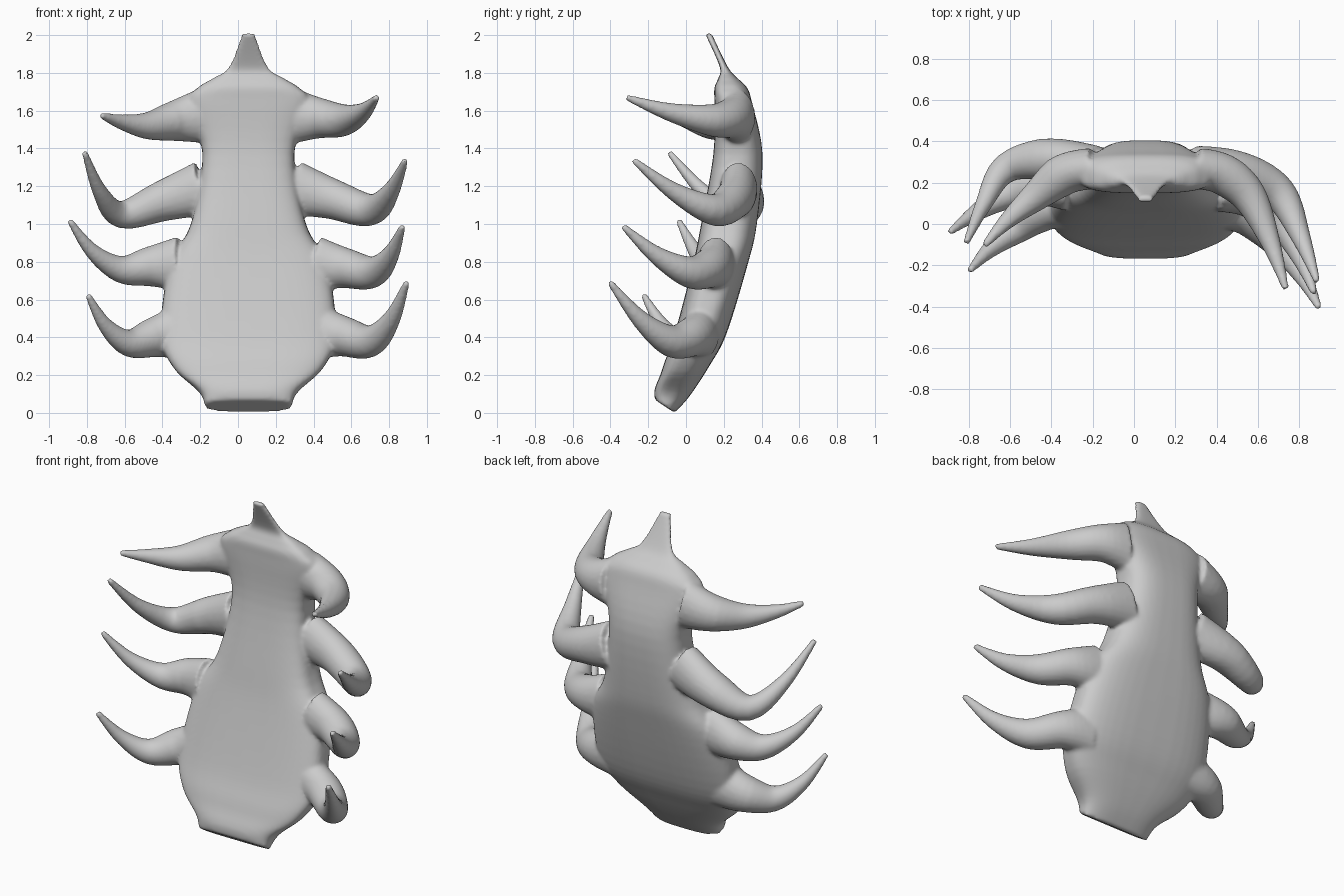
import bpy, bmesh, math
from mathutils import Vector

if "Cube" in bpy.data.objects:
    bpy.data.objects.remove(bpy.data.objects["Cube"])


def smooth_rows(rows, steps=5):
    """Catmull-Rom interpolation of parameter rows."""
    out = []
    for i in range(len(rows) - 1):
        a, b, c, d = (rows[max(i - 1, 0)], rows[i], rows[i + 1], rows[min(i + 2, len(rows) - 1)])
        for s in range(steps):
            t = s / steps
            out.append([0.5 * (2 * q + (r - p) * t + (2 * p - 5 * q + 4 * r - w) * t * t
                               + (3 * q - p - 3 * r + w) * t ** 3)
                        for p, q, r, w in zip(a, b, c, d)])
    out.append(list(rows[-1]))
    return out


def loft(name, rings):
    bm = bmesh.new()
    vs = [[bm.verts.new(p) for p in ring] for ring in rings]
    n = len(vs[0])
    for a, b in zip(vs, vs[1:]):
        for i in range(n):
            bm.faces.new((a[i], a[(i + 1) % n], b[(i + 1) % n], b[i]))
    bm.faces.new(vs[0][::-1])
    bm.faces.new(vs[-1])
    bmesh.ops.recalc_face_normals(bm, faces=bm.faces)
    me = bpy.data.meshes.new(name)
    bm.to_mesh(me)
    bm.free()
    ob = bpy.data.objects.new(name, me)
    bpy.context.collection.objects.link(ob)
    return ob


def power(v, e):
    return math.copysign(abs(v) ** e, v)


# Body shell with top spike: height, half width, front y, back y
MID = .055
profile = [(0, .23, -.165, -.06), (.09, .26, -.165, .02), (.25, .405, -.12, .125),
           (.42, .465, -.06, .215), (.78, .42, .035, .325), (1, .305, .08, .375),
           (1.37, .243, .145, .405), (1.64, .32, .15, .35), (1.72, .27, .15, .325),
           (1.77, .19, .17, .275), (1.83, .105, .18, .222), (2.01, .033, .1, .135)]
rings = []
for z, hw, yf, yb in smooth_rows(profile):
    ring = []
    for k in range(40):
        a = 2 * math.pi * k / 40
        s = math.sin(a)
        t = .5 + .5 * power(s, .8 if s > 0 else .5)     # domed back, flat front
        lift = max(0, .07 - z * .35) * (1 - t)          # slanted bottom end
        ring.append((MID + hw * power(math.cos(a), .65), yf + (yb - yf) * t, z + lift))
    rings.append(ring)
parts = [loft("shell_body", rings)]


def claw(root, elbow, tip, girth):
    """Tapering horn from the body out to an elbow, then curving to the tip."""
    root, elbow, tip = Vector(root), Vector(elbow), Vector(tip)
    side = math.copysign(1, tip.x)
    upper = (root + elbow) / 2 + Vector((0, .04, 0))
    lower = (elbow + tip) / 2 + Vector((side * .015, 0, (elbow.z - tip.z) * .13))
    radii = (.145, .108, .085 * girth, .048 * girth, .017)
    rows = smooth_rows([(*p, r) for p, r in zip((root, upper, elbow, lower, tip), radii)])
    pts = [Vector(r[:3]) for r in rows]
    rings = []
    for i, (p, row) in enumerate(zip(pts, rows)):
        d = (pts[min(i + 1, len(pts) - 1)] - pts[max(i - 1, 0)]).normalized()
        u = d.cross(Vector((0, 0, 1))).normalized()
        v = u.cross(d)
        rings.append([p + u * min(row[3], .1) * math.cos(a) + v * row[3] * math.sin(a)
                      for a in (2 * math.pi * k / 20 for k in range(20))])
    parts.append(loft("claw", rings))


# Four claw pairs: shared root (offset, y, z), then right and left elbow and tip
pairs = [
    ((.25, .27, 1.57), (.56, .13, 1.55), (.735, -.315, 1.67), (-.48, .13, 1.52), (-.725, -.105, 1.575)),
    ((.24, .28, 1.19), (.70, .15, 1.075), (.887, -.28, 1.34), (-.62, .27, 1.05), (-.812, -.09, 1.38)),
    ((.36, .16, .79), (.71, .02, .745), (.872, -.335, .99), (-.62, .14, .76), (-.893, -.04, 1.02)),
    ((.36, .08, .43), (.70, -.08, .38), (.895, -.405, .695), (-.58, -.03, .37), (-.795, -.225, .625))]
for (off, y, z), elbow_r, tip_r, elbow_l, tip_l in pairs:
    claw((MID + off, y, z), elbow_r, tip_r, 1)
    claw((MID - off, y, z), elbow_l, tip_l, .85)

# Fuse into one smooth organic shell
bpy.ops.object.select_all(action='DESELECT')
for ob in parts:
    ob.select_set(True)
bpy.context.view_layer.objects.active = parts[0]
bpy.ops.object.join()
shell = bpy.context.view_layer.objects.active
shell.name = "clawed_shell"
m = shell.modifiers.new("fuse", 'REMESH')
m.mode = 'VOXEL'
m.voxel_size = .011
m = shell.modifiers.new("blend", 'SMOOTH')
m.factor, m.iterations = .5, 8
for name in ("fuse", "blend"):
    bpy.ops.object.modifier_apply(modifier=name)
bpy.ops.object.shade_smooth()
